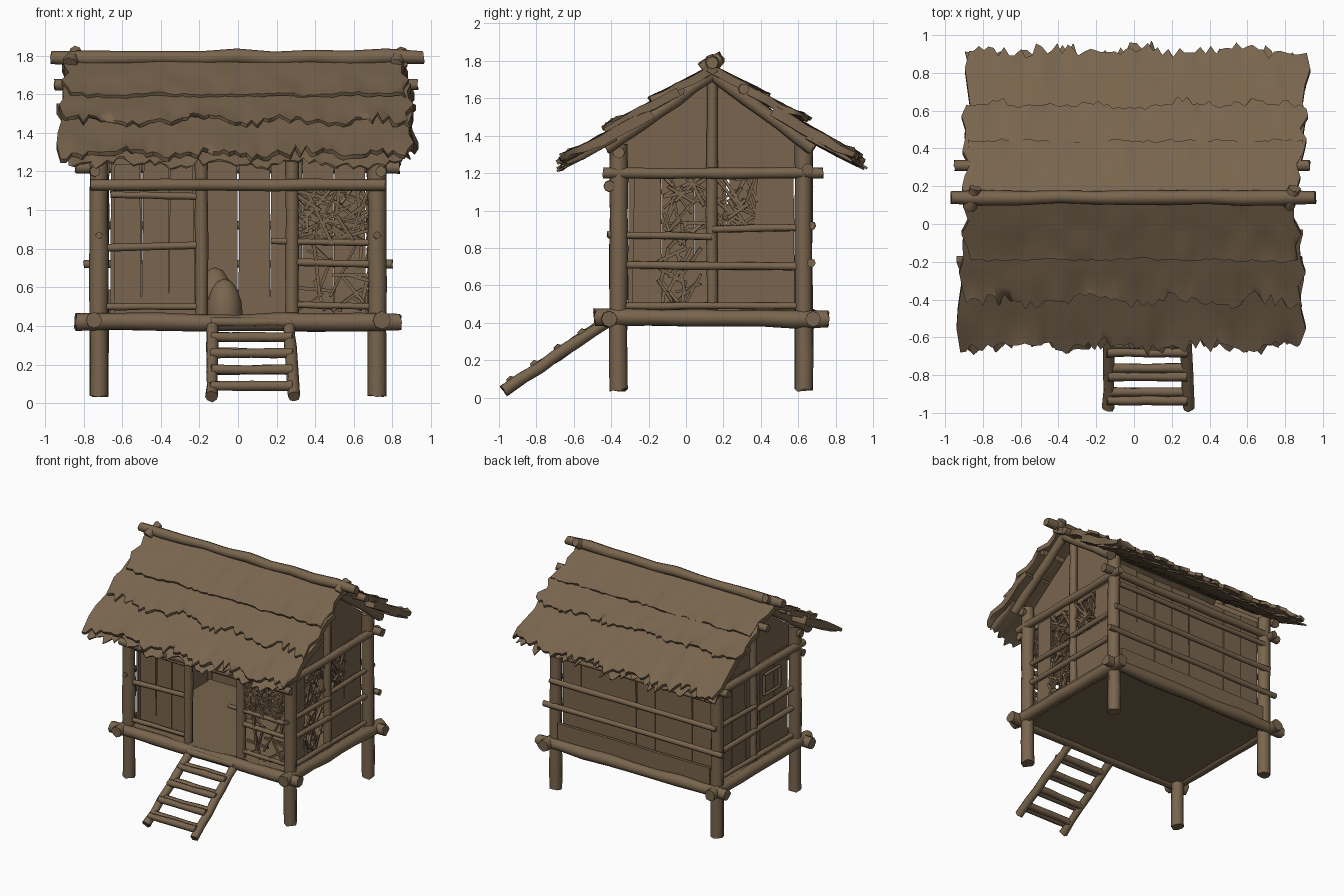
import bpy, bmesh, math, random
from mathutils import Vector

if "Cube" in bpy.data.objects:
    bpy.data.objects.remove(bpy.data.objects["Cube"])

random.seed(7)
R = random.uniform
wood = bpy.data.materials.new("weathered brown")
wood.diffuse_color = (0.19, 0.13, 0.075, 1)
wood.use_nodes = True
wood.node_tree.nodes["Principled BSDF"].inputs["Base Color"].default_value = wood.diffuse_color


def finish(name, bm, angle=62):
    bmesh.ops.recalc_face_normals(bm, faces=bm.faces)
    me = bpy.data.meshes.new(name)
    bm.to_mesh(me)
    bm.free()
    me.materials.append(wood)
    ob = bpy.data.objects.new(name, me)
    bpy.context.collection.objects.link(ob)
    bpy.ops.object.select_all(action='DESELECT')
    ob.select_set(True)
    bpy.context.view_layer.objects.active = ob
    bpy.ops.object.shade_smooth_by_angle(angle=math.radians(angle))
    return ob


# Knobbly log running from a to b, added to a bmesh
def add_log(bm, a, b, r, sides=8, steps=5, wob=0.09):
    a, b = Vector(a), Vector(b)
    d = (b - a).normalized()
    u = d.orthogonal().normalized()
    v = d.cross(u)
    rings = []
    for i in range(steps + 1):
        c = a.lerp(b, i / steps)
        if 0 < i < steps:
            c = c + (u * R(-1, 1) + v * R(-1, 1)) * r * wob
        k = r * R(1 - wob, 1 + wob)
        ring = []
        for j in range(sides):
            t = math.tau * j / sides
            end = d * R(-0.2, 0.2) * r if i in (0, steps) else Vector()
            ring.append(bm.verts.new(c + end + (u * math.cos(t) + v * math.sin(t)) * k))
        rings.append(ring)
    for p, q in zip(rings, rings[1:]):
        for j in range(sides):
            n = (j + 1) % sides
            bm.faces.new((p[j], p[n], q[n], q[j]))
    bm.faces.new(rings[0][::-1])
    bm.faces.new(rings[-1])


def logs(name, items, **kw):
    bm = bmesh.new()
    for a, b, r in items:
        add_log(bm, a, b, r, **kw)
    return finish(name, bm)


# Prism from an outline, pushed along an axis vector
def add_prism(bm, pts, push):
    f = bm.faces.new([bm.verts.new(p) for p in pts])
    out = bmesh.ops.extrude_face_region(bm, geom=[f])
    bmesh.ops.translate(bm, vec=push, verts=[e for e in out['geom'] if isinstance(e, bmesh.types.BMVert)])


# Wall of uneven planks between s0 and s1; place(s, z) maps into the scene
def planks(name, place, s0, s1, z0, z1, count, push, gap=0.004):
    bm = bmesh.new()
    w = (s1 - s0) / count
    for i in range(count):
        a, b = s0 + i * w, s0 + (i + 1) * w
        top = z1 + R(-0.015, 0.015)
        add_prism(bm, [place(a, z0), place(b, z0), place(b - R(0, gap), top), place(a + R(0, gap), top)],
                  Vector(push) * R(0.7, 1.3))
    return finish(name, bm)


PX, FY, BY, RY = 0.72, -0.36, 0.63, 0.14   # post x, front, back and ridge y

# Corner posts and the inner posts of the front and sides
logs("corner_posts", [((sx * PX, y, 0.04), (sx * PX, y, 1.36), 0.048)
                      for sx in (-1, 1) for y in (FY, BY)], steps=7, wob=0.06)
logs("front_door_posts", [((x, FY, 0.42), (x, FY, 1.3), 0.034) for x in (-0.19, 0.28)])
logs("side_middle_posts", [((sx * 0.70, RY, 0.42), (sx * 0.70, RY, 1.74), 0.03) for sx in (-1, 1)], steps=7)

# Floor frame
logs("floor_beams_long", [((-0.84, FY - 0.05, 0.42), (0.84, FY - 0.05, 0.42), 0.045),
                          ((-0.84, BY + 0.05, 0.42), (0.84, BY + 0.05, 0.42), 0.045)], steps=8)
logs("floor_beams_side", [((sx * 0.745, -0.49, 0.43), (sx * 0.745, 0.76, 0.42), 0.045) for sx in (-1, 1)], steps=7)
bm = bmesh.new()
add_prism(bm, [(-0.74, -0.4, 0.40), (0.74, -0.4, 0.40), (0.74, 0.67, 0.40), (-0.74, 0.67, 0.40)], (0, 0, 0.055))
finish("floor", bm)

# Upper frame, eave beams and the ridge
logs("front_lintel", [((-0.76, FY - 0.05, 1.13), (0.76, FY - 0.05, 1.13), 0.03)], steps=8)
logs("side_tie_beams", [((sx * 0.74, -0.44, 1.2), (sx * 0.74, 0.73, 1.2), 0.03) for sx in (-1, 1)], steps=7)
logs("eave_beams", [((-0.78, FY, 1.31), (0.78, FY, 1.31), 0.03),
                    ((-0.84, BY + 0.02, 1.22), (0.84, BY + 0.02, 1.22), 0.03)], steps=8)
logs("ridge_pole", [((-0.97, RY, 1.79), (0.96, RY, 1.79), 0.036)], steps=10, wob=0.16)
logs("roof_purlins", [((-0.95, 0.31, 1.65), (0.93, 0.31, 1.65), 0.03),
                      ((-0.88, -0.03, 1.64), (0.86, -0.03, 1.64), 0.025)], steps=8)
logs("ridge_bindings", [((x, RY - 0.05, 1.76), (x + 0.03, RY + 0.05, 1.82), 0.035)
                        for x in (-0.87, 0.82)], sides=7, steps=3, wob=0.2)
logs("gable_rafters", [((sx * 0.79, RY, 1.73), (sx * 0.79, y, 1.33), 0.035)
                       for sx in (-1, 1) for y in (-0.43, 0.68)], steps=6)

# Gable walls
bm = bmesh.new()
for sx in (-1, 1):
    for y in (FY, BY):
        add_prism(bm, [(sx * 0.68, RY, 1.18), (sx * 0.68, y, 1.18), (sx * 0.68, y, 1.35),
                       (sx * 0.68, RY, 1.71)], (sx * -0.015, 0, 0))
finish("gable_walls", bm)

# Plank walls: the back has a narrow wedge-shaped gap at its middle
back = lambda s, z: (s, BY - 0.02, z)
planks("back_wall_left", back, -0.66, -0.003, 0.44, 1.32, 4, (0, 0.018, 0))
planks("back_wall_right", back, 0.003, 0.66, 0.44, 1.32, 4, (0, 0.018, 0))
planks("back_sill_board", lambda s, z: (s, BY + 0.015, z), -0.68, 0.68, 0.44, 0.58, 1, (0, 0.02, 0))
planks("left_wall", lambda s, z: (-0.69, s, z), -0.31, 0.58, 0.44, 1.2, 5, (0.018, 0, 0), 0.012)
planks("right_wall_low", lambda s, z: (0.69, s, z), 0.16, 0.58, 0.44, 0.9, 2, (-0.018, 0, 0))
planks("right_wall_high", lambda s, z: (0.69, s, z), 0.36, 0.58, 0.9, 1.2, 1, (-0.018, 0, 0), 0.03)
planks("right_wall_front", lambda s, z: (0.69, s, z), -0.29, -0.13, 0.44, 1.2, 1, (-0.018, 0, 0), 0.03)
planks("front_wall", lambda s, z: (s, FY + 0.03, z), -0.64, -0.22, 0.46, 1.25, 3, (0, 0.018, 0), 0.02)

# Horizontal rails
rails = [((-0.8, BY + 0.04, 0.72), (0.8, BY + 0.04, 0.72), 0.022),
         ((-0.74, BY + 0.04, 0.92), (0.74, BY + 0.04, 0.92), 0.022),
         ((-0.7, BY + 0.03, 1.13), (0.7, BY + 0.03, 1.13), 0.02)]
for sx in (-1, 1):
    rails += [((sx * 0.72, -0.4, 0.71), (sx * 0.72, 0.62, 0.70), 0.022),
              ((sx * 0.72, -0.42, 0.87), (sx * 0.72, 0.14, 0.86), 0.02),
              ((sx * 0.72, 0.14, 0.9), (sx * 0.72, 0.66, 0.91), 0.02),
              ((sx * 0.72, -0.35, 0.49), (sx * 0.72, 0.6, 0.49), 0.02)]
rails += [((-0.7, FY, 0.50), (-0.2, FY, 0.50), 0.018), ((-0.76, FY, 0.80), (-0.16, FY, 0.82), 0.02),
          ((-0.66, FY, 1.08), (-0.2, FY, 1.07), 0.018), ((0.28, FY, 0.51), (0.7, FY, 0.50), 0.018),
          ((0.28, FY, 0.73), (0.7, FY, 0.72), 0.02), ((0.17, FY, 0.84), (0.7, FY, 0.83), 0.018)]
logs("wall_rails", rails, sides=7)

# Small square frame on the left wall
c = [(-0.71, -0.18, 0.94), (-0.71, 0.02, 0.94), (-0.71, 0.02, 1.1), (-0.71, -0.18, 1.1)]
logs("left_window_frame", [(c[i], c[(i + 1) % 4], 0.012) for i in range(4)], sides=6, steps=2)


# Loose brushwood lattice in the open bays
def brush(place, s0, s1, z0, z1, n):
    out = []
    for _ in range(n):
        a, b = R(s0, s1), R(z0, z1)
        t, h = R(0, math.pi), R(0.06, 0.15)
        end = lambda k: place(min(s1, max(s0, a + k * h * math.cos(t))), min(z1, max(z0, b + k * h * math.sin(t))))
        if (Vector(end(1)) - Vector(end(-1))).length > 0.04:
            out.append((end(-1), end(1), R(0.007, 0.014)))
    return out


front = lambda s, z: (s, FY + R(-0.01, 0.03), z)
side = lambda s, z: (0.69 + R(-0.02, 0.015), s, z)
logs("brushwood", brush(front, 0.31, 0.68, 0.82, 1.12, 60) + brush(front, 0.31, 0.68, 0.48, 0.82, 18)
     + brush(side, -0.12, 0.12, 0.8, 1.18, 30) + brush(side, 0.15, 0.38, 0.9, 1.18, 28)
     + brush(side, -0.15, 0.08, 0.48, 0.8, 16), sides=4, steps=2)

# Sacks inside the doorway
bm = bmesh.new()
for x, y, s, h in ((-0.07, 0.3, 0.095, 0.19), (-0.12, 0.42, 0.11, 0.25)):
    o = bmesh.ops.create_uvsphere(bm, u_segments=12, v_segments=8, radius=s)
    for v in o['verts']:
        v.co = Vector((x + v.co.x, y + v.co.y, 0.455 + max(v.co.z, -0.02) / s * h))
finish("sacks", bm)

# Ladder: two sloping rails and broad rungs, each a pair of sticks
foot, head = Vector((0, -0.975, 0.035)), Vector((0, -0.40, 0.42))
logs("ladder_rails", [(foot + Vector((x * 1.08 + 0.004, 0, 0)), head + Vector((x, 0, 0)), 0.031)
                      for x in (-0.13, 0.265)], steps=6, wob=0.12)
rungs = []
for t in (0.11, 0.33, 0.55, 0.77, 0.97):
    for dy in (-0.022, 0.022):
        p = foot.lerp(head, t) + Vector((0, dy, 0.012))
        rungs.append((p + Vector((-0.14, 0, 0)), p + Vector((0.28, 0, 0)), 0.026))
logs("ladder_rungs", rungs, sides=6, steps=4)


# Thatch: overlapping ragged tiers on each slope, thinning towards the fringe
def thatch(name, p0, p1, thick, ragged, x0=-0.92, x1=0.89, cols=64, rows=5, thin=0.4, droop=-0.3):
    bm = bmesh.new()
    a, b = Vector((0, *p0)), Vector((0, *p1))
    d = (b - a).normalized()
    n = Vector((0, -d.z, d.y))
    if n.z < 0:
        n.negate()
    sheets = []
    lump = [[R(-1, 1) for _ in range(cols + 1)] for _ in range(rows + 1)]
    fringe = [R(-0.6, 0.3) + (R(0.3, 1.1) if R(0, 1) > 0.65 else 0) + 0.4 * math.sin(j * 0.37 + p1[0] * 9)
              for j in range(cols + 1)]
    lift = [R(-0.3, 1) for _ in range(cols + 1)]
    ends = [[R(-0.025, 0.025) for _ in range(rows + 1)] for _ in (0, 1)]
    for depth in (0, -thick):
        grid = []
        for i in range(rows + 1):
            row = []
            f = i / rows
            for j in range(cols + 1):
                x = x0 + (x1 - x0) * j / cols
                x += ends[0][i] if j == 0 else ends[1][i] if j == cols else R(-0.006, 0.006)
                off = depth * (1 - (1 - thin) * f ** 3) + 0.011 * lump[i][j // 4 * 4] * f
                c = a.lerp(b, f) + n * (off + R(-0.002, 0.002))
                if i == rows:
                    c += d * fringe[j] * ragged - n * lift[j] * ragged * droop
                row.append(bm.verts.new((x, c.y, c.z)))
            grid.append(row)
        sheets.append(grid)
    t, u = sheets
    for g in sheets:
        for i in range(rows):
            for j in range(cols):
                bm.faces.new((g[i][j], g[i][j + 1], g[i + 1][j + 1], g[i + 1][j]))
    for i in (0, rows):
        for j in range(cols):
            bm.faces.new((t[i][j], t[i][j + 1], u[i][j + 1], u[i][j]))
    for j in (0, cols):
        for i in range(rows):
            bm.faces.new((t[i][j], t[i + 1][j], u[i + 1][j], u[i][j]))
    return finish(name, bm)


thatch("front_thatch_low", (-0.20, 1.55), (-0.645, 1.295), 0.06, 0.055, thin=0.4)
thatch("front_thatch_under", (-0.38, 1.40), (-0.645, 1.25), 0.025, 0.055, x0=-0.90, x1=0.87, rows=3, droop=0.1)
thatch("front_thatch_middle", (-0.05, 1.655), (-0.40, 1.468), 0.045, 0.05, x0=-0.91)
thatch("front_thatch_top", (0.15, 1.785), (-0.19, 1.60), 0.045, 0.01, x0=-0.89, x1=0.87)
thatch("back_thatch_low", (0.48, 1.56), (0.91, 1.305), 0.06, 0.055, x0=-0.88, x1=0.91, thin=0.4)
thatch("back_thatch_under", (0.65, 1.405), (0.90, 1.265), 0.025, 0.055, x0=-0.87, x1=0.89, rows=3, droop=0.1)
thatch("back_thatch_middle", (0.33, 1.67), (0.63, 1.505), 0.045, 0.03, x0=-0.89, x1=0.90)
thatch("back_thatch_top", (0.13, 1.785), (0.44, 1.62), 0.045, 0.01, x0=-0.89, x1=0.88)
